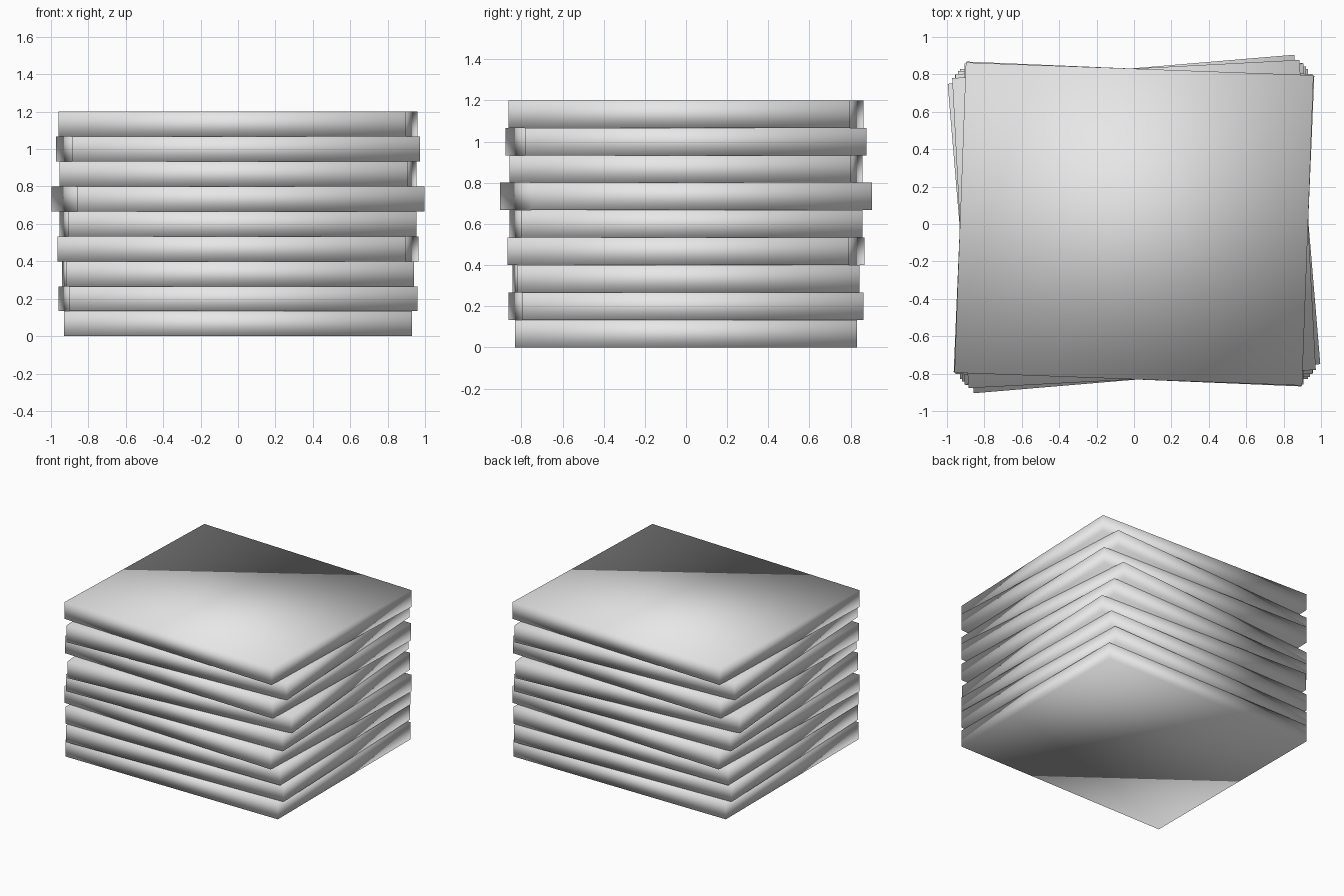
import bpy
import bmesh
from math import radians
from mathutils import Matrix

cube = bpy.data.objects.get("Cube")
if cube:
    bpy.data.objects.remove(cube, do_unlink=True)

# Single plain grey
grey = bpy.data.materials.new("light_grey")
grey.use_nodes = True
colour = (0.8, 0.8, 0.8, 1.0)
grey.diffuse_color = colour
grey.node_tree.nodes["Principled BSDF"].inputs["Base Color"].default_value = colour

WIDTH, DEPTH, THICK = 1.86, 1.66, 1.2 / 9
# Twist of each sheet in degrees, from the bottom up
TWISTS = [0, 2.0, 0.75, -2.4, 1.7, 4.8, -1.7, 3.0, -2.1]


def add_slab(level, twist):
    """One softly shaded rectangular slab, turned about the stack's axis."""
    name = f"slab_{level + 1}"
    bm = bmesh.new()
    bmesh.ops.create_cube(bm, size=1, matrix=Matrix.Diagonal((WIDTH, DEPTH, THICK, 1)))
    for face in bm.faces:
        face.smooth = True
    mesh = bpy.data.meshes.new(name)
    bm.to_mesh(mesh)
    bm.free()
    mesh.materials.append(grey)
    slab = bpy.data.objects.new(name, mesh)
    slab.location.z = (level + 0.5) * THICK
    slab.rotation_euler.z = radians(twist)
    bpy.context.collection.objects.link(slab)


# Stack of slightly misaligned slabs
for level, twist in enumerate(TWISTS):
    add_slab(level, twist)
